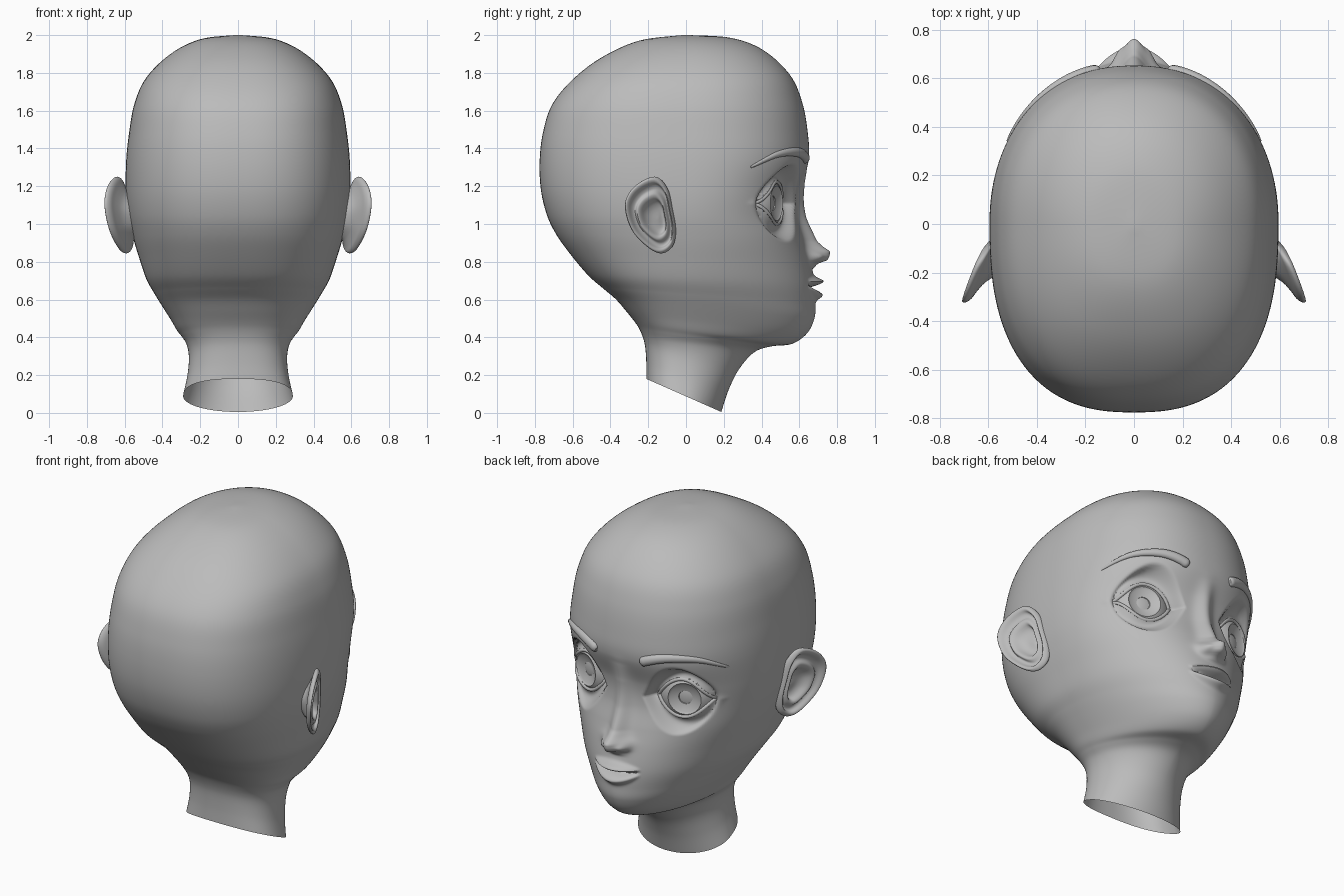
import bpy, bmesh, math
from mathutils import Vector
from mathutils.bvhtree import BVHTree

if "Cube" in bpy.data.objects:
    bpy.data.objects.remove(bpy.data.objects["Cube"])

mat = bpy.data.materials.new("plain grey")
mat.diffuse_color = (0.5, 0.5, 0.5, 1)
mat.use_nodes = True
mat.node_tree.nodes["Principled BSDF"].inputs["Base Color"].default_value = mat.diffuse_color


def make(name, verts, faces, angle=50):
    me = bpy.data.meshes.new(name)
    bm = bmesh.new()
    vs = [bm.verts.new(v) for v in verts]
    for f in faces:
        bm.faces.new([vs[i] for i in f])
    bmesh.ops.recalc_face_normals(bm, faces=bm.faces)
    bm.to_mesh(me)
    bm.free()
    ob = bpy.data.objects.new(name, me)
    bpy.context.collection.objects.link(ob)
    me.materials.append(mat)
    bpy.ops.object.select_all(action='DESELECT')
    ob.select_set(True)
    bpy.context.view_layer.objects.active = ob
    bpy.ops.object.shade_smooth_by_angle(angle=math.radians(angle))
    return ob


def grid_faces(rings, n, closed=True):
    return [(r * n + i, r * n + (i + 1) % n, (r + 1) * n + (i + 1) % n, (r + 1) * n + i)
            for r in range(rings - 1) for i in range(n if closed else n - 1)]


def catmull(p0, p1, p2, p3, t):
    return [0.5 * (2 * b + (c - a) * t + (2 * a - 5 * b + 4 * c - d) * t * t
                   + (3 * b - a - 3 * c + d) * t ** 3) for a, b, c, d in zip(p0, p1, p2, p3)]


def spline(pts, steps, closed=False):
    n, out = len(pts), []
    for i in range(n if closed else n - 1):
        g = (lambda k: pts[k % n]) if closed else (lambda k: pts[min(max(k, 0), n - 1)])
        s = steps(i) if callable(steps) else steps
        out += [catmull(g(i - 1), g(i), g(i + 1), g(i + 2), k / s) for k in range(s)]
    return out if closed else out + [list(pts[-1])]


def lerp_table(tab, z):
    for (a, va), (b, vb) in zip(tab, tab[1:]):
        if a <= z <= b:
            t = (z - a) / (b - a)
            return va + (vb - va) * t
    return None


def smooth(t):
    t = min(max(t, 0), 1)
    return t * t * (3 - 2 * t)


# Head sections: front y, front z, back y, back z, half width, front roundness
LEVELS = [
    (.187, .005, -.21, .18, .29, 2.0), (.225, .12, -.21, .26, .268, 2.0),
    (.28, .23, -.215, .34, .26, 1.9), (.36, .32, -.225, .39, .272, 1.8),
    (.45, .352, -.245, .44, .30, 1.75), (.56, .365, -.27, .48, .325, 1.75),
    (.64, .42, -.31, .53, .355, 1.8), (.68, .50, -.37, .60, .40, 1.85),
    (.685, .58, -.44, .66, .44, 1.9), (.682, .68, -.52, .73, .485, 1.95),
    (.66, .80, -.62, .85, .525, 2.0), (.625, .92, -.69, .95, .557, 2.1),
    (.59, 1.05, -.737, 1.05, .582, 2.15), (.595, 1.18, -.768, 1.18, .594, 2.2),
    (.648, 1.34, -.775, 1.33, .592, 2.2), (.645, 1.48, -.758, 1.48, .577, 2.2),
    (.615, 1.645, -.71, 1.63, .548, 2.2), (.55, 1.79, -.605, 1.76, .485, 2.2),
    (.41, 1.92, -.45, 1.88, .355, 2.1), (.24, 1.985, -.25, 1.97, .20, 2.0),
    (.02, 2.0, -.02, 2.0, .015, 2.0)]
RIDGE = [(.76, 0), (.79, .035), (.808, .09), (.83, .108), (.855, .118), (.88, .088),
         (.91, .065), (1.03, .045), (1.185, .03), (1.3, .004), (1.36, 0)]

# Eye data: ball centre, ball radius, opening centre, half length
EYE, ER = Vector((.265, .32, 1.11)), .195
EX, EZ, EL = .315, 1.108, .143


def ball_y(x, z):
    return EYE.y + math.sqrt(max(ER ** 2 - (x - EYE.x) ** 2 - (z - EYE.z) ** 2, .0012))


def face_shape(x, y, z):
    ax = abs(x)
    # eye socket and opening
    u, v = (ax - EX) / EL, z - EZ
    q = abs(v) / (.115 if v > 0 else .108) + u * u
    lid = ball_y(ax, z) + .014
    if q < 1:
        return lid - .06
    w = smooth((1.9 - q) / .85)
    y = y + (lid - y) * w
    # nose ridge, tip and wings
    amp = lerp_table(RIDGE, z)
    if amp:
        sig = .05 + .012 * math.exp(-((z - .84) / .04) ** 2)
        y += amp * math.exp(-(ax / sig) ** 2)
    y += .03 * math.exp(-((ax - .065) / .025) ** 2 - ((z - .825) / .025) ** 2)
    # lips
    if ax < .15 and .5 < z < .8:
        e = (1 - (ax / .15) ** 2)
        d = z - .663 - .018 * (ax / .14) ** 2
        s = .35 + .65 * e
        y += e * (.05 * math.exp(-((d - .034 * s) / (.02 * s)) ** 2)
                  + .038 * math.exp(-((d + .04 * s) / (.024 * s)) ** 2)
                  - .03 * math.exp(-(d / .01) ** 2))
    return y


# Head and neck: lofted tilted sections
N = 240
rows = spline(LEVELS, lambda i: 16 if 7 <= i <= 13 else 7)
verts = []
for fy, fz, by, bz, w, nf in rows:
    for i in range(N):
        t = 2 * math.pi * i / N
        th = t - .45 * math.sin(t)
        c, s = math.cos(th), math.sin(th)
        p = 2 / (nf if c > 0 else 2.5)
        x = w * math.copysign(abs(s) ** p, s)
        y = abs(c) ** p * (fy if c > 0 else by)
        z = fz + (fy - y) / (fy - by) * (bz - fz)
        if y > .2 and .5 < z < 1.4:
            y = face_shape(x, y, z)
        verts.append((x, y, z))
faces = grid_faces(len(rows), N)
faces.append(tuple((len(rows) - 1) * N + i for i in range(N)))
make("head", verts, faces)
bvh = BVHTree.FromPolygons([Vector(v) for v in verts], faces)


def tube(name, pts, radii, closed=False, n=12):
    pts = [Vector(p) for p in pts]
    m, vs = len(pts), []
    for i, p in enumerate(pts):
        a = pts[(i - 1) % m] if closed else pts[max(i - 1, 0)]
        b = pts[(i + 1) % m] if closed else pts[min(i + 1, m - 1)]
        d = (b - a).normalized()
        s = d.cross(Vector((.3 * math.copysign(1, p.x), 1, 0))).normalized()
        k = d.cross(s)
        for j in range(n):
            g = 2 * math.pi * j / n
            vs.append(p + radii[i] * (s * math.cos(g) + k * math.sin(g) * .8))
    fs = grid_faces(m, n)
    if closed:
        fs += [((m - 1) * n + j, (m - 1) * n + (j + 1) % n, (j + 1) % n, j) for j in range(n)]
    else:
        fs += [tuple(range(n)), tuple((m - 1) * n + j for j in range(n))]
    return make(name, vs, fs)


BROW = [(.15, .66, 1.338), (.23, .625, 1.37), (.32, .57, 1.382), (.43, .475, 1.365), (.535, .35, 1.30)]
EAR = [(-.165, 1.25), (-.27, 1.20), (-.322, 1.105), (-.29, .975), (-.205, .88),
       (-.13, .845), (-.07, .885), (-.055, .975), (-.072, 1.08), (-.10, 1.19)]
# ear relief from bowl to rim and round the back: scale, outward offset
RELIEF = [(.02, -.03), (.25, -.032), (.4, -.02), (.5, .006), (.6, .01), (.7, -.008), (.8, -.004),
          (.87, .014), (.94, .018), (.99, .008), (1, -.004), (.95, -.018), (.8, -.028),
          (.6, -.05), (.5, -.09), (.45, -.13)]

for sx, side in ((1, "right"), (-1, "left")):
    # eyebrow, resting on the forehead
    path = spline(BROW, 10)
    pts = []
    for p in path:
        q = bvh.find_nearest(Vector((sx * p[0], p[1], p[2])))[0]
        pts.append(q)
    m = len(pts) - 1
    rad = [.029 * (1 - .8 * (i / m) ** 2) * min(1, .6 + i / 6) for i in range(m + 1)]
    tube("eyebrow_" + side, pts, rad)

    # eyelid rim
    rim = []
    for i in range(80):
        a = 2 * math.pi * i / 80
        u = math.cos(a)
        h = (.115 if math.sin(a) > 0 else -.108) * (1 - u * u)
        x, z = EX + EL * u, EZ + h
        rim.append((sx * x, ball_y(x, z) + .008, z))
    tube("eyelid_" + side, rim, [.010] * 80, True, 8)

    # eyeball with dished iris and sunken pupil
    axis = Vector((.07 * sx, .18, 0)).normalized()
    e1 = axis.cross(Vector((0, 0, 1))).normalized()
    e2 = axis.cross(e1)
    vs, R, S = [], 60, 48
    for r in range(R):
        a = math.radians(.3 + 110 * r / (R - 1))
        ca = math.cos(a)
        if a < math.radians(27):
            ca = 2 * math.cos(math.radians(27)) - ca - .03
        if a < math.radians(11):
            ca -= .08
        for k in range(S):
            g = 2 * math.pi * k / S
            vs.append(Vector((EYE.x * sx, EYE.y, EYE.z)) + ER * (
                axis * ca + math.sin(a) * (e1 * math.cos(g) + e2 * math.sin(g))))
    make("eyeball_" + side, vs, grid_faces(R, S) + [tuple(range(S))], 35)

    # ear
    outline = spline(EAR, 6, True)
    vs = []
    for s, h in spline(RELIEF, 3):
        k = 1 - min(max(s, 0), 1)
        cy, cz = -.19 + .035 * k, 1.055 - .03 * k
        for oy, oz in outline:
            y, z = cy + (oy + .19) * s, cz + (oz - 1.055) * s
            x = .592 - (y + .09) * .42 + (z - 1.05) * .08 + h
            vs.append((sx * x, y - h * .3, z))
    n = len(outline)
    make("ear_" + side, vs, grid_faces(len(vs) // n, n) + [tuple(range(n))])
